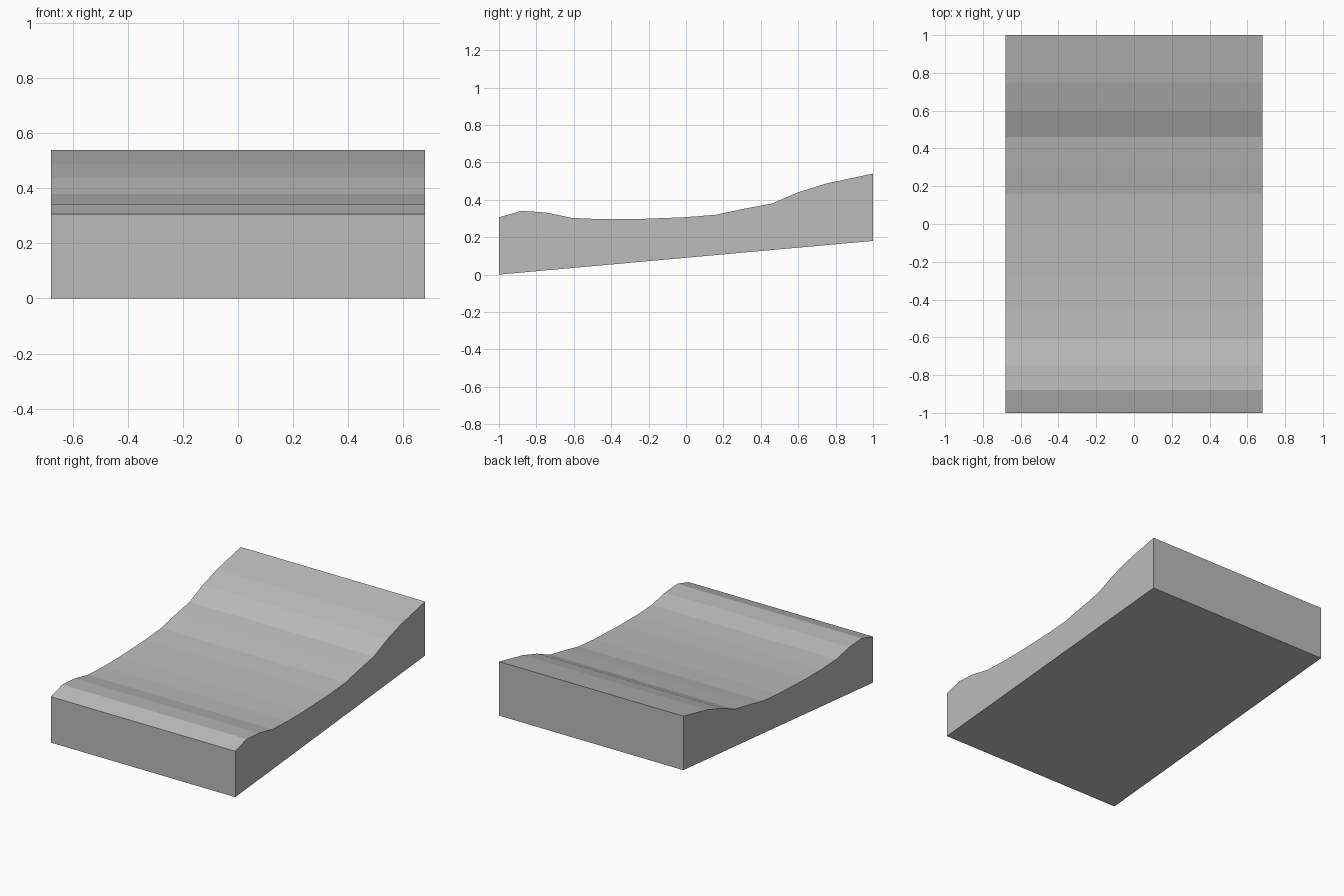
import bpy
import bmesh
from mathutils import Vector

cube = bpy.data.objects.get("Cube")
if cube:
    bpy.data.objects.remove(cube, do_unlink=True)

HALF_WIDTH = 0.68

# Single grey material
grey = bpy.data.materials.new("plain_grey")
grey.use_nodes = True
colour = (0.5, 0.5, 0.5, 1)
grey.diffuse_color = colour
grey.node_tree.nodes["Principled BSDF"].inputs["Base Color"].default_value = colour

# Side profile (y, z): sloping underside, then the curved top from back to front
underside = [(-1, 0), (1, 0.18)]
curved_top = [(1, 0.54), (0.75, 0.487), (0.6, 0.44), (0.46, 0.38), (0.3, 0.35),
              (0.16, 0.32), (0, 0.307), (-0.28, 0.296), (-0.45, 0.296),
              (-0.61, 0.303), (-0.75, 0.332), (-0.88, 0.341), (-1, 0.306)]

# Extrude the profile across the width
bm = bmesh.new()
side = bm.faces.new([bm.verts.new((-HALF_WIDTH, y, z)) for y, z in underside + curved_top])
extruded = bmesh.ops.extrude_face_region(bm, geom=[side])
moved = [g for g in extruded["geom"] if isinstance(g, bmesh.types.BMVert)]
bmesh.ops.translate(bm, verts=moved, vec=Vector((2 * HALF_WIDTH, 0, 0)))
bmesh.ops.recalc_face_normals(bm, faces=bm.faces)

mesh = bpy.data.meshes.new("curved_wedge")
bm.to_mesh(mesh)
bm.free()
mesh.materials.append(grey)
wedge = bpy.data.objects.new("curved_wedge", mesh)
bpy.context.collection.objects.link(wedge)
